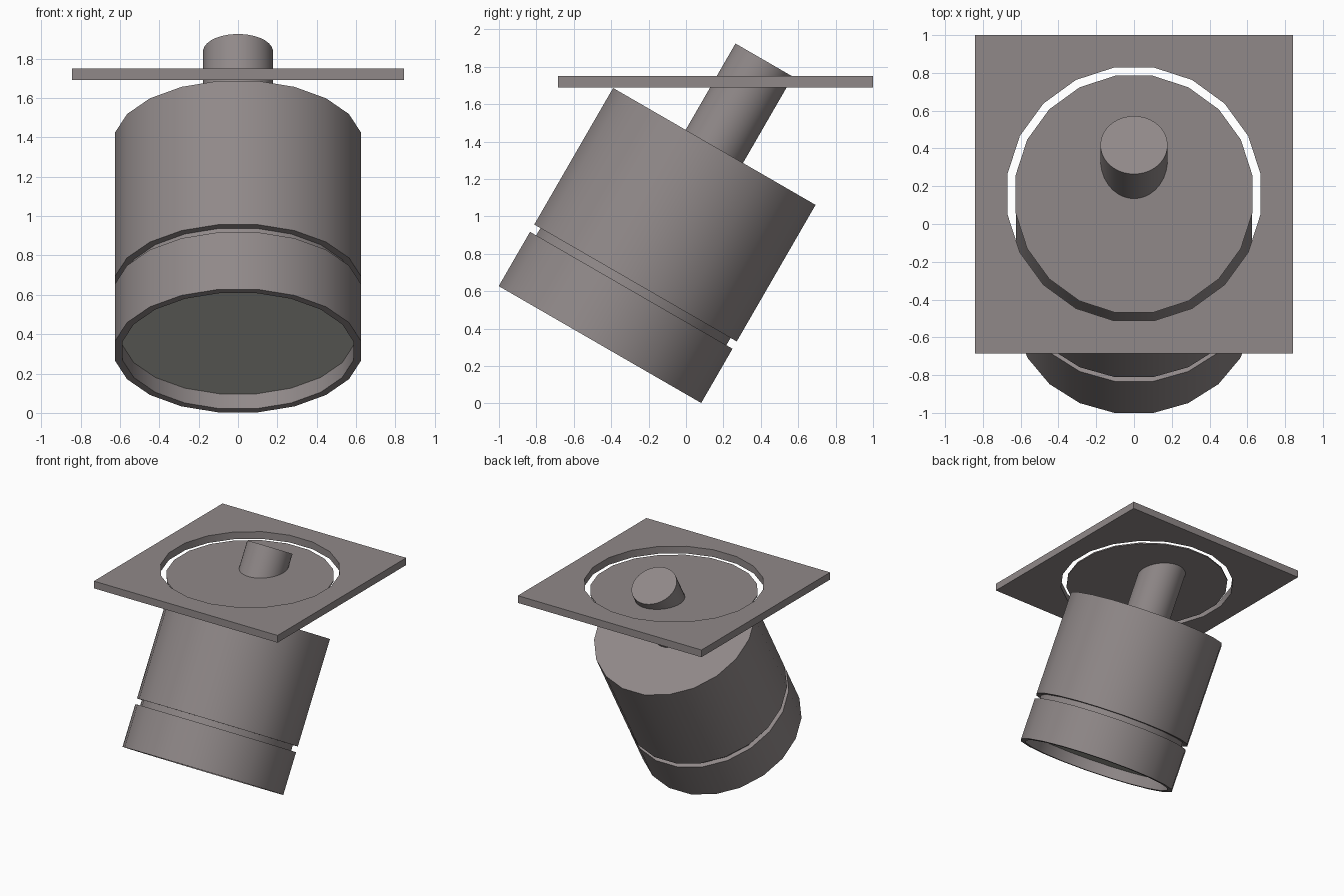
import bpy, bmesh, math
from mathutils import Matrix, Vector

if "Cube" in bpy.data.objects:
    bpy.data.objects.remove(bpy.data.objects["Cube"], do_unlink=True)


def material(name, color):
    mat = bpy.data.materials.new(name)
    mat.use_nodes = True
    mat.diffuse_color = color
    mat.node_tree.nodes["Principled BSDF"].inputs["Base Color"].default_value = color
    return mat


metal = material("warm_grey_metal", (0.28, 0.25, 0.25, 1))
lens = material("pale_lens", (0.56, 0.56, 0.51, 1))


def ring_points(radius, sides):
    """Polygon with flat sides facing the axes; radius is to the flats."""
    step = 2 * math.pi / sides
    r = radius / math.cos(step / 2)
    return [(r * math.cos(step * (i + 0.5)), r * math.sin(step * (i + 0.5)))
            for i in range(sides)]


def smooth(obj):
    bpy.ops.object.select_all(action='DESELECT')
    obj.select_set(True)
    bpy.context.view_layer.objects.active = obj
    bpy.ops.object.shade_smooth_by_angle(angle=math.radians(30))


def lathe(name, profile, sides, matrix, start_material=None):
    """Revolve (radius, height) pairs about z and cap both ends."""
    bm = bmesh.new()
    rings = [[bm.verts.new((x, y, h)) for x, y in ring_points(r, sides)]
             for r, h in profile]
    start = bm.faces.new(rings[0])
    bm.faces.new(rings[-1])
    for a, b in zip(rings, rings[1:]):
        for i in range(sides):
            j = (i + 1) % sides
            bm.faces.new((a[i], a[j], b[j], b[i]))
    if start_material:
        start.material_index = 1
    bmesh.ops.recalc_face_normals(bm, faces=bm.faces)
    mesh = bpy.data.meshes.new(name)
    bm.to_mesh(mesh)
    bm.free()
    mesh.materials.append(metal)
    if start_material:
        mesh.materials.append(start_material)
    obj = bpy.data.objects.new(name, mesh)
    bpy.context.collection.objects.link(obj)
    obj.matrix_world = matrix
    smooth(obj)
    return obj


# Tilted lamp housing with a groove and a recessed lens
tilt = Matrix.Translation((0, -0.46, 0.315)) @ Matrix.Rotation(math.radians(-30), 4, 'X')
outer, inner, height = 0.625, 0.587, 1.223
lathe("lamp_housing",
      [(inner, 0.087), (inner, 0), (outer, 0), (outer, 0.335),
       (inner, 0.335), (inner, 0.38), (outer, 0.38), (outer, height)],
      20, tilt, lens)

# Stem along the housing axis, passing through the ceiling disc
lathe("stem", [(0.177, height - 0.01), (0.177, height + 0.533)], 32, tilt)

# Thin disc inside the plate opening
centre_y = 0.158
lathe("ceiling_disc", [(0.627, 0), (0.627, 0.01)], 20,
      Matrix.Translation((0, centre_y, 1.69)))

# Square ceiling plate with a round opening
half, thickness = 0.843, 0.06
curve = bpy.data.curves.new("plate_outline", 'CURVE')
curve.dimensions = '2D'
curve.fill_mode = 'BOTH'
curve.extrude = thickness / 2
square = [(-half, -half), (half, -half), (half, half), (-half, half)]
for points in (square, ring_points(0.67, 20)):
    spline = curve.splines.new('POLY')
    spline.points.add(len(points) - 1)
    for p, (x, y) in zip(spline.points, points):
        p.co = (x, y, 0, 1)
    spline.use_cyclic_u = True
curve.materials.append(metal)
plate = bpy.data.objects.new("ceiling_plate", curve)
bpy.context.collection.objects.link(plate)
plate.location = Vector((0, centre_y, 1.69 + thickness / 2))
bpy.ops.object.select_all(action='DESELECT')
plate.select_set(True)
bpy.context.view_layer.objects.active = plate
bpy.ops.object.convert(target='MESH')
plate = bpy.context.view_layer.objects.active

# Weld the plate walls to its faces and tidy the normals
bm = bmesh.new()
bm.from_mesh(plate.data)
bmesh.ops.remove_doubles(bm, verts=bm.verts, dist=0.0005)
bmesh.ops.recalc_face_normals(bm, faces=bm.faces)
bm.to_mesh(plate.data)
bm.free()
smooth(plate)
